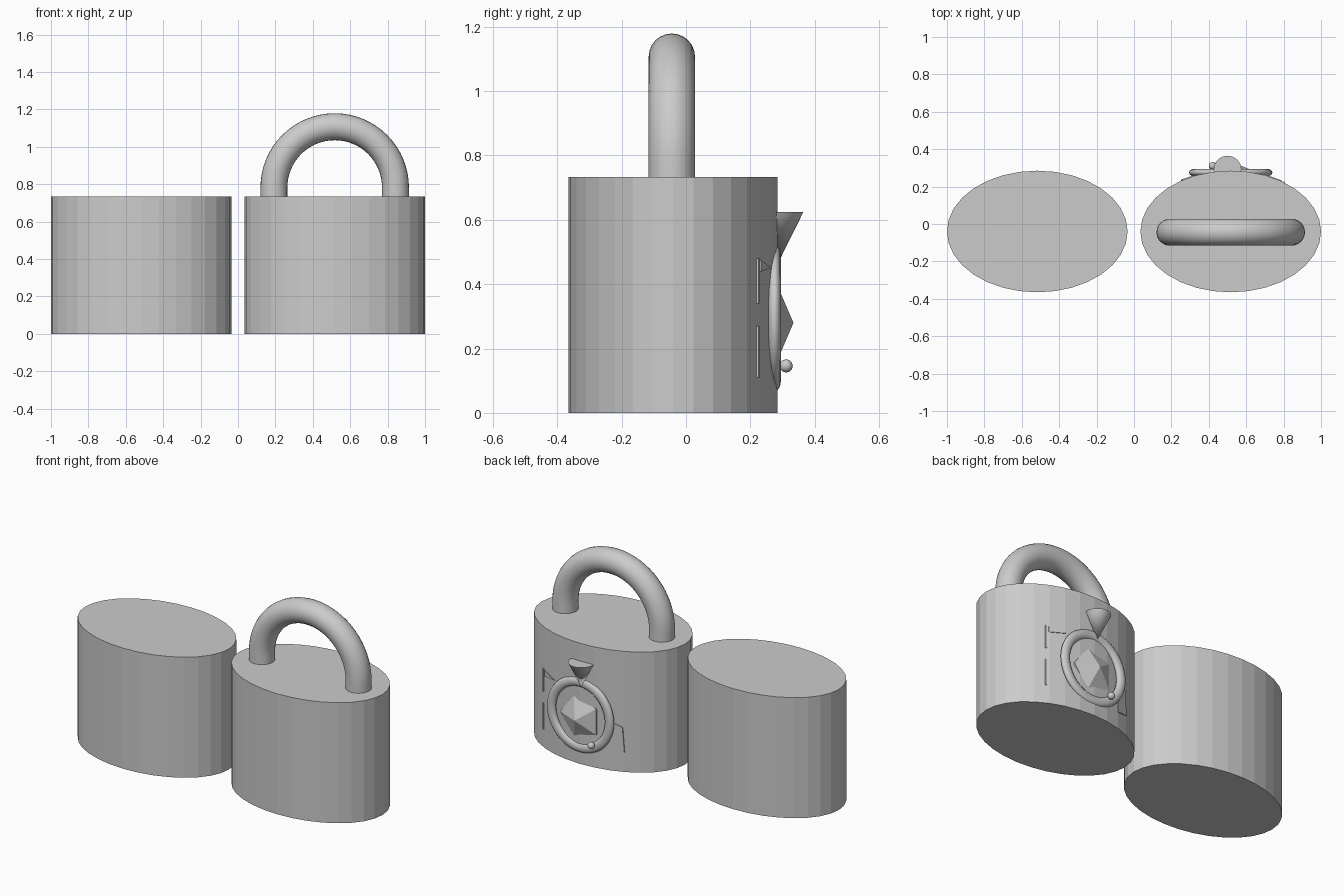
import bpy, bmesh, math
from mathutils import Matrix

if "Cube" in bpy.data.objects:
    bpy.data.objects.remove(bpy.data.objects["Cube"])

CX, CY, RX, RY, H = 0.517, -0.04, 0.483, 0.325, 0.733


def smooth(ob, angle=40):
    bpy.ops.object.select_all(action='DESELECT')
    ob.select_set(True)
    bpy.context.view_layer.objects.active = ob
    bpy.ops.object.shade_smooth_by_angle(angle=math.radians(angle))


def mesh_object(name, bm):
    bmesh.ops.recalc_face_normals(bm, faces=bm.faces[:])
    me = bpy.data.meshes.new(name)
    bm.to_mesh(me)
    bm.free()
    ob = bpy.data.objects.new(name, me)
    bpy.context.collection.objects.link(ob)
    return ob


def cone(name, loc, r1, r2, depth, scale=(1, 1, 1)):
    bm = bmesh.new()
    bmesh.ops.create_cone(bm, cap_ends=True, segments=32, radius1=r1, radius2=r2, depth=depth)
    bmesh.ops.remove_doubles(bm, verts=bm.verts[:], dist=1e-5)
    bmesh.ops.scale(bm, vec=scale, verts=bm.verts[:])
    bmesh.ops.translate(bm, vec=(0, 0, depth / 2), verts=bm.verts[:])
    ob = mesh_object(name, bm)
    ob.location = loc
    return ob


def ball(name, loc, r, subdiv, scale=(1, 1, 1)):
    # icosphere with one pole turned towards +y
    bm = bmesh.new()
    bmesh.ops.create_icosphere(bm, subdivisions=subdiv, radius=r)
    bmesh.ops.rotate(bm, verts=bm.verts[:], matrix=Matrix.Rotation(-math.pi / 2, 3, 'X'))
    bmesh.ops.scale(bm, vec=scale, verts=bm.verts[:])
    ob = mesh_object(name, bm)
    ob.location = loc
    return ob


# Two faceted oval bodies
for name, x in (("left_body", -CX), ("right_body", CX)):
    cone(name, (x, CY, 0), 1, 1, H, (RX, RY, 1))

# Shackle: round tube swept over straight legs and a half circle
R, r, zc, n = 0.325, 0.072, 0.782, 32
path = [(-R, 0.68, 0)]
path += [(-R * math.cos(math.pi * i / n), zc + R * math.sin(math.pi * i / n), 1) for i in range(n + 1)]
path += [(R, 0.68, 0)]
bm = bmesh.new()
rings = []
for k, (x, z, _) in enumerate(path):
    a = math.pi * min(max(k - 1, 0), n) / n
    nx, nz = -math.cos(a), math.sin(a)
    ring = []
    for j in range(24):
        t = 2 * math.pi * j / 24
        ring.append(bm.verts.new((CX + x + nx * r * math.cos(t), -0.044 + r * math.sin(t),
                                  z + nz * r * math.cos(t))))
    rings.append(ring)
for a, b in zip(rings, rings[1:]):
    for j in range(24):
        bm.faces.new((a[j], a[(j + 1) % 24], b[(j + 1) % 24], b[j]))
bm.faces.new(rings[0])
bm.faces.new(rings[-1])
smooth(mesh_object("shackle", bm))

# Ring around the gem on the back face
bpy.ops.mesh.primitive_torus_add(major_radius=0.195, minor_radius=0.028, major_segments=48,
                                 minor_segments=12, location=(0.517, 0.275, 0.295),
                                 rotation=(math.pi / 2, 0, 0))
ring = bpy.context.object
ring.name = "gem_ring"
ring.scale = (1, 1.02, 0.7)
smooth(ring)

# Faceted gem, small bead and cone finial
ball("gem", (0.517, 0.235, 0.28), 0.15, 1, (1, 0.66, 1))
smooth(ball("bead", (0.42, 0.311, 0.146), 0.021, 2))
smooth(cone("cone_finial", (0.5, 0.291, 0.475), 0, 0.074, 0.15))


# Thin plate fragments following the curved back
def fragment(name, pts):
    bm = bmesh.new()
    loops = []
    for off in (-0.02, 0.005):
        loops.append([bm.verts.new((x, CY + RY * math.sqrt(1 - ((x - CX) / RX) ** 2) + off, z))
                      for x, z in pts])
    for lp in loops:
        bm.faces.new(lp)
    k = len(pts)
    for i in range(k):
        j = (i + 1) % k
        bm.faces.new((loops[0][i], loops[0][j], loops[1][j], loops[1][i]))
    mesh_object(name, bm)


fragment("plate_lower_patch", [(0.25, 0.12), (0.33, 0.10), (0.33, 0.30), (0.26, 0.27)])
fragment("plate_upper_point", [(0.70, 0.45), (0.79, 0.44), (0.79, 0.475)])
fragment("plate_side_edge_low", [(0.80, 0.11), (0.806, 0.11), (0.806, 0.27), (0.80, 0.27)])
fragment("plate_side_edge_high", [(0.80, 0.34), (0.806, 0.34), (0.806, 0.48), (0.80, 0.48)])
